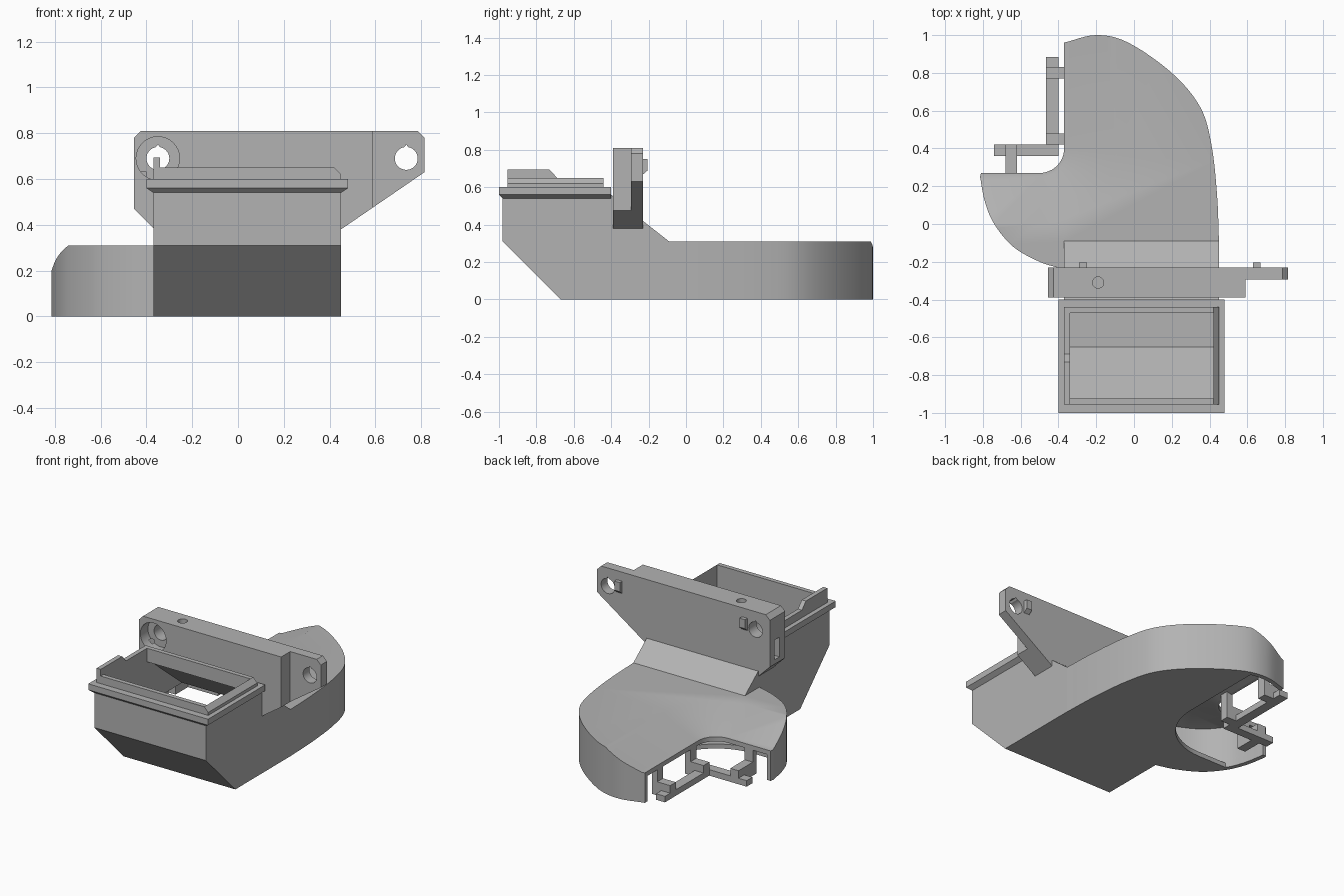
import bpy, bmesh, math
from mathutils import Vector

if "Cube" in bpy.data.objects:
    bpy.data.objects.remove(bpy.data.objects["Cube"])

mat = bpy.data.materials.new("light grey plastic")
mat.use_nodes = True
grey = (0.45, 0.45, 0.45, 1)
mat.diffuse_color = grey
mat.node_tree.nodes["Principled BSDF"].inputs["Base Color"].default_value = grey


def loft(name, rings):
    """Closed solid through equal-sized rings, capped at both ends."""
    bm = bmesh.new()
    loops = [[bm.verts.new(p) for p in ring] for ring in rings]
    n = len(loops[0])
    for a, b in zip(loops, loops[1:]):
        for i in range(n):
            j = (i + 1) % n
            bm.faces.new((a[i], a[j], b[j], b[i]))
    bm.faces.new(loops[0])
    bm.faces.new(loops[-1])
    bmesh.ops.recalc_face_normals(bm, faces=bm.faces)
    me = bpy.data.meshes.new(name)
    bm.to_mesh(me)
    bm.free()
    me.materials.append(mat)
    ob = bpy.data.objects.new(name, me)
    bpy.context.collection.objects.link(ob)
    return ob


def prism(name, pts, axis, lo, hi):
    def place(p, h):
        return {"x": (h, *p), "y": (p[0], h, p[1]), "z": (*p, h)}[axis]
    return loft(name, [[place(p, h) for p in pts] for h in (lo, hi)])


def rect(x0, x1, y0, y1):
    return [(x0, y0), (x1, y0), (x1, y1), (x0, y1)]


def box(name, x0, x1, y0, y1, z0, z1):
    return prism(name, rect(x0, x1, y0, y1), "z", z0, z1)


def circle(cx, cy, r, n=32):
    return [(cx + r * math.cos(math.tau * i / n), cy + r * math.sin(math.tau * i / n)) for i in range(n)]


def combine(ob, other, op="DIFFERENCE", keep=False):
    mod = ob.modifiers.new("cut", "BOOLEAN")
    mod.operation, mod.object, mod.solver = op, other, "EXACT"
    bpy.context.view_layer.objects.active = ob
    bpy.ops.object.modifier_apply(modifier="cut")
    if not keep:
        bpy.data.objects.remove(other)


def smooth_path(pts, steps=6):
    """Catmull-Rom curve through the points."""
    v = [Vector(p) for p in pts]
    v = [2 * v[0] - v[1]] + v + [2 * v[-1] - v[-2]]
    out = []
    for a, b, c, d in zip(v, v[1:], v[2:], v[3:]):
        for k in range(steps):
            t = k / steps
            out.append(0.5 * (2 * b + (c - a) * t + (2 * a - 5 * b + 4 * c - d) * t * t
                              + (3 * b - a - 3 * c + d) * t ** 3))
    return out + [v[-2]]


def inset(path, d):
    """Shift an open path to its right-hand side."""
    out = []
    for i, p in enumerate(path):
        t = (path[min(i + 1, len(path) - 1)] - path[max(i - 1, 0)]).normalized()
        out.append(p + Vector((t.y, -t.x)) * d)
    return out


BEND = Vector((-0.5, 0.4))


def bend_sweep(name, section):
    """Sweep a (radius, z) section round the outlet elbow."""
    rings = [[(BEND.x + r, 1.2, z) for r, z in section]]
    for k in range(17):
        a = -math.pi / 2 * k / 16
        rings.append([(BEND.x + r * math.cos(a), BEND.y + r * math.sin(a), z) for r, z in section])
    rings.append([(-1.0, BEND.y - r, z) for r, z in section])
    return loft(name, rings)


def slope_cutter(drop):
    return bend_sweep("slope", [(0.4, 0.31 - drop), (0.15, 0.2 - drop), (0.05, 0.195 - drop),
                                (0.05, 0.5), (0.4, 0.5)])


# Plan curves of the curved outlet chamber
T = 0.03
right_curve = smooth_path([(-0.37, 0.96), (-0.2, 1.0), (-0.03, 0.96), (0.2, 0.8), (0.35, 0.62),
                           (0.41, 0.42), (0.44, 0.15), (0.45, -0.1)])
left_curve = smooth_path([(-0.37, -0.24), (-0.5, -0.2), (-0.64, -0.12), (-0.74, 0.0),
                          (-0.79, 0.12), (-0.815, 0.25)])
inner_arc = [(BEND.x + 0.13 * math.cos(a), BEND.y + 0.13 * math.sin(a))
             for a in [-math.pi / 2 * (1 - k / 12) for k in range(13)]]
outline = ([tuple(p) for p in right_curve] + [(0.45, -0.4), (-0.37, -0.4)]
           + [tuple(p) for p in left_curve] + [(-0.81, 0.27)] + inner_arc)
hollow = ([(-0.46, 0.92)] + [tuple(p) for p in inset(right_curve, T)] + [(0.42, -0.35), (-0.34, -0.35)]
          + [tuple(p) for p in inset(left_curve, T)] + [(-0.79, 0.36), (-0.46, 0.36)])

# Duct: intake hopper joined to the outlet chamber
duct = prism("air_duct", outline, "z", 0, 0.31)
combine(duct, slope_cutter(0))
side = [(-0.67, 0), (-0.98, 0.31), (-0.98, 0.56), (-0.4, 0.56), (-0.23, 0.42), (-0.09, 0.31), (-0.09, 0)]
combine(duct, prism("hopper", side, "x", -0.37, 0.45), "UNION")

# Flange with a chamfered underside, and raised rim
flange_rings = [(0.03, 0.54), (0, 0.56), (0, 0.6)]
combine(duct, loft("flange", [[(*p, z) for p in rect(-0.4 + d, 0.48 - d, -1 + d * 0.7, -0.4)]
                              for d, z in flange_rings]), "UNION")
rim = [(-0.37, 0.58), (0.45, 0.58), (0.45, 0.62), (0.42, 0.65), (-0.37, 0.65)]
combine(duct, prism("rim", rim, "y", -0.955, -0.44), "UNION")

# Hollow interior and open outlet
inside = [(-0.65, T), (-0.925, 0.305), (-0.925, 0.8), (-0.47, 0.8), (-0.47, 0.56),
          (-0.41, 0.53), (-0.1, 0.28), (-0.05, 0.28), (-0.05, T)]
hopper_hollow = prism("hopper_hollow", inside, "x", -0.34, 0.42)
combine(duct, hopper_hollow, keep=True)
chamber = prism("chamber", hollow, "z", T, 0.28)
combine(chamber, slope_cutter(T))
combine(duct, chamber)
mouth = prism("mouth", hollow, "z", -0.1, 0.06)
combine(mouth, bend_sweep("mouth_limit", [(0.03, -0.2), (0.39, -0.2), (0.39, 0.2), (0.03, 0.2)]), "INTERSECT")
combine(duct, mouth)

# Latch tab on the rim
prism("latch_tab", [(-0.955, 0.64), (-0.68, 0.64), (-0.73, 0.695), (-0.955, 0.695)], "x", -0.37, -0.34)

# Mounting plate with a thinner ear
plate = prism("mounting_plate", [(-0.455, 0.47), (-0.37, 0.385), (0.45, 0.38), (0.815, 0.63), (0.815, 0.78),
                                 (0.785, 0.81), (-0.425, 0.81), (-0.455, 0.78)], "y", -0.39, -0.23)
combine(plate, box("ear_relief", 0.59, 0.9, -0.5, -0.295, 0.3, 0.9))
combine(plate, hopper_hollow)
for x in (-0.35, 0.735):
    hole = [(x, 0.75) if i == 8 else p for i, p in enumerate(circle(x, 0.69, 0.05))]
    combine(plate, prism("bolt_hole", hole, "y", -0.5, -0.1))
combine(plate, prism("counterbore", circle(-0.35, 0.69, 0.095), "y", -0.5, -0.31))
combine(plate, prism("set_screw_hole", circle(-0.19, -0.31, 0.03, 20), "z", 0.65, 0.9))
combine(plate, box("nut_slot", -0.5, -0.4, -0.33, -0.28, 0.5, 0.63))

# Locating pegs behind the plate
for x in (-0.27, 0.65):
    prism("locating_peg", [(-0.24, 0.66), (-0.205, 0.69), (-0.205, 0.75), (-0.24, 0.75)],
          "x", x - 0.02, x + 0.02)

# Guide bars held off the outlet by short arms
box("long_guide_bar", -0.465, -0.4, 0.42, 0.885, 0, 0.04)
box("short_guide_bar", -0.74, -0.4, 0.36, 0.42, 0, 0.04)
for name, x0, x1, y0, y1 in (("rear_arm", -0.465, -0.33, 0.77, 0.83), ("middle_arm", -0.465, -0.33, 0.42, 0.48),
                             ("front_arm", -0.68, -0.62, 0.23, 0.42)):
    box(name, x0, x1, y0, y1, 0, 0.09)
for name, x0, x1, y0, y1 in (("rear_post", -0.37, -0.33, 0.77, 0.83), ("middle_post", -0.37, -0.33, 0.42, 0.48),
                             ("front_post", -0.68, -0.62, 0.23, 0.27)):
    box(name, x0, x1, y0, y1, 0.08, 0.185)

# Smooth curved walls, keep hard edges
bpy.ops.object.select_all(action="DESELECT")
for ob in (duct, plate):
    ob.select_set(True)
bpy.context.view_layer.objects.active = duct
bpy.ops.object.shade_smooth_by_angle(angle=math.radians(25))
